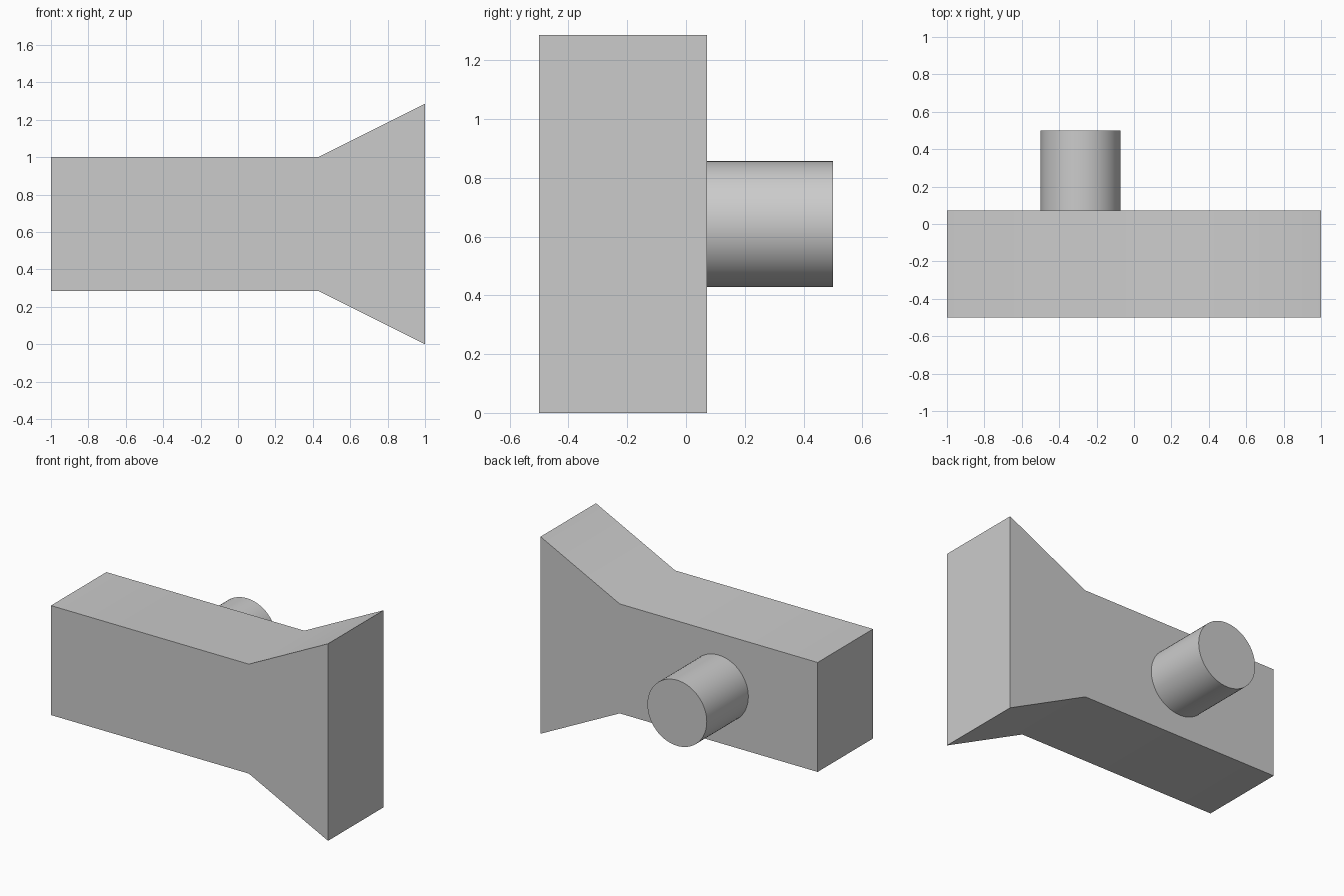
import bpy
import bmesh
from math import pi, radians
from mathutils import Matrix

cube = bpy.data.objects.get("Cube")
if cube:
    bpy.data.objects.remove(cube, do_unlink=True)

U = 1 / 7  # design unit

grey = bpy.data.materials.new("light_grey")
grey.use_nodes = True
grey.diffuse_color = (0.6, 0.6, 0.6, 1)
grey.node_tree.nodes["Principled BSDF"].inputs["Base Color"].default_value = (0.6, 0.6, 0.6, 1)


def add_part(name, bm):
    """Turn a bmesh into a grey object, smooth except at sharp edges."""
    bmesh.ops.recalc_face_normals(bm, faces=bm.faces)
    mesh = bpy.data.meshes.new(name)
    bm.to_mesh(mesh)
    bm.free()
    mesh.materials.append(grey)
    obj = bpy.data.objects.new(name, mesh)
    bpy.context.collection.objects.link(obj)
    bpy.ops.object.select_all(action="DESELECT")
    obj.select_set(True)
    bpy.context.view_layer.objects.active = obj
    bpy.ops.object.shade_smooth_by_angle(angle=radians(30))
    return obj


# Flared body: half profile mirrored about the centre line, extruded in depth
mid, front, back = 4.5 * U, -3.5 * U, 0.5 * U
half = [(-7 * U, 2.5 * U), (3 * U, 2.5 * U), (7 * U, 4.5 * U)]
profile = [(x, mid + h) for x, h in half] + [(x, mid - h) for x, h in reversed(half)]
bm = bmesh.new()
face = bm.faces.new([bm.verts.new((x, front, z)) for x, z in profile])
result = bmesh.ops.extrude_face_region(bm, geom=[face], use_keep_orig=True)
moved = [v for v in result["geom"] if isinstance(v, bmesh.types.BMVert)]
bmesh.ops.translate(bm, verts=moved, vec=(0, back - front, 0))
add_part("flared_body", bm)

# Round peg on the back
peg_start, peg_end = back - 0.01, 3.5 * U
bm = bmesh.new()
bmesh.ops.create_cone(
    bm, cap_ends=True, segments=64, radius1=1.5 * U, radius2=1.5 * U,
    depth=peg_end - peg_start,
    matrix=Matrix.Translation((-2 * U, (peg_start + peg_end) / 2, mid)) @ Matrix.Rotation(pi / 2, 4, "X"))
add_part("back_peg", bm)
